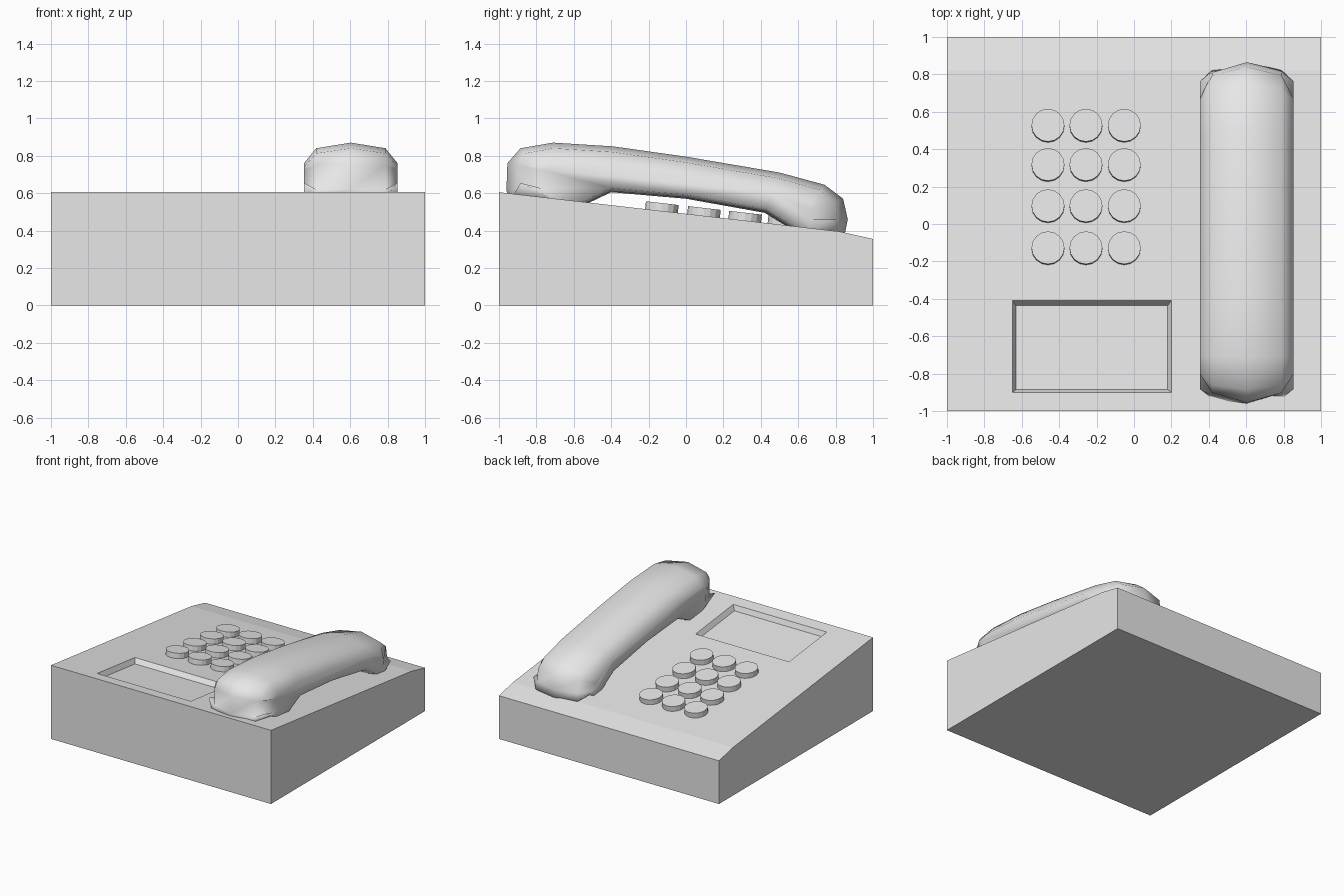
import bpy, bmesh, math
from mathutils import Vector, Matrix

cube = bpy.data.objects.get("Cube")
if cube:
    bpy.data.objects.remove(cube, do_unlink=True)

mat = bpy.data.materials.new("light grey plastic")
mat.use_nodes = True
GREY = (0.8, 0.8, 0.8, 1)
mat.diffuse_color = GREY
mat.node_tree.nodes["Principled BSDF"].inputs["Base Color"].default_value = GREY

SLOPE = (0.605 - 0.395) / 1.82
TILT = Matrix.Rotation(-math.atan(SLOPE), 4, 'X')


def deck(y):
    """Height of the sloping top at depth y."""
    return 0.605 - SLOPE * (y + 1)


def finish(name, bm, smooth=False):
    bmesh.ops.recalc_face_normals(bm, faces=bm.faces)
    mesh = bpy.data.meshes.new(name)
    bm.to_mesh(mesh)
    bm.free()
    for p in mesh.polygons:
        p.use_smooth = smooth
    mesh.materials.append(mat)
    obj = bpy.data.objects.new(name, mesh)
    bpy.context.collection.objects.link(obj)
    return obj


def loft(bm, rings):
    """Skin closed rings of equal length and cap both ends."""
    rings = [[bm.verts.new(p) for p in ring] for ring in rings]
    for a, b in zip(rings, rings[1:]):
        for i in range(len(a)):
            j = (i + 1) % len(a)
            bm.faces.new((a[i], a[j], b[j], b[i]))
    bm.faces.new(rings[0])
    bm.faces.new(rings[-1])


# Wedge body
profile = [(-1, 0), (1, 0), (1, 0.355), (0.82, 0.395), (-1, 0.605)]
bm = bmesh.new()
loft(bm, [[(x, y, z) for y, z in profile] for x in (-1, 1)])
body = finish("body", bm)

# Shallow tray with tapered walls, cut into the body
def tray_ring(x0, x1, y0, y1, h):
    return [(x, y, deck(y) + h) for x, y in ((x0, y0), (x1, y0), (x1, y1), (x0, y1))]

bm = bmesh.new()
loft(bm, [tray_ring(-0.63, 0.18, -0.885, -0.437, -0.04),
          tray_ring(-0.67, 0.22, -0.915, -0.383, 0.04)])
cutter = finish("tray_cutter", bm)
cut = body.modifiers.new("tray", 'BOOLEAN')
cut.operation = 'DIFFERENCE'
cut.solver = 'EXACT'
cut.object = cutter
bpy.context.view_layer.objects.active = body
bpy.ops.object.modifier_apply(modifier=cut.name)
bpy.data.objects.remove(cutter, do_unlink=True)

# Keypad: four rows of three round buttons
for row, y in enumerate((0.525, 0.315, 0.095, -0.13)):
    for col, x in enumerate((-0.46, -0.257, -0.052)):
        bm = bmesh.new()
        bmesh.ops.create_cone(bm, cap_ends=True, segments=16, radius1=0.088,
                              radius2=0.088, depth=0.06)
        place = Matrix.Translation((x, y, deck(y) + 0.012))
        bmesh.ops.transform(bm, matrix=place @ TILT, verts=bm.verts)
        finish(f"button_{row + 1}_{col + 1}", bm)

# Handset: side outline lofted across its width, shrinking to the sides
upper = [(-0.95, 0.55), (-0.96, 0.62), (-0.955, 0.76), (-0.885, 0.84), (-0.71, 0.87),
         (-0.39, 0.85), (0, 0.795), (0.5, 0.71), (0.74, 0.645), (0.84, 0.57),
         (0.865, 0.46), (0.845, 0.36)]
under = [(0.64, 0.36), (0.42, 0.495), (0, 0.57), (-0.4, 0.605), (-0.62, 0.5)]
outline = [Vector(p) for p in upper + under]


def handset_ring(x, dy, dz):
    ring = []
    for i, p in enumerate(outline):
        t = outline[(i + 1) % len(outline)] - outline[i - 1]
        n = Vector((-t.y, t.x)).normalized()
        k = 1 if i < len(upper) else 0.2
        ring.append((x, p.x - n.x * dy * k, p.y - n.y * dz * k))
    return ring


half = [(0.25, 0.2, 0.11), (0.185, 0.055, 0.03), (0, 0, 0)]
sections = [(-w, dy, dz) for w, dy, dz in half] + half[1::-1]
bm = bmesh.new()
loft(bm, [handset_ring(0.603 + x, dy, dz) for x, dy, dz in sections])
finish("handset", bm, smooth=True)
